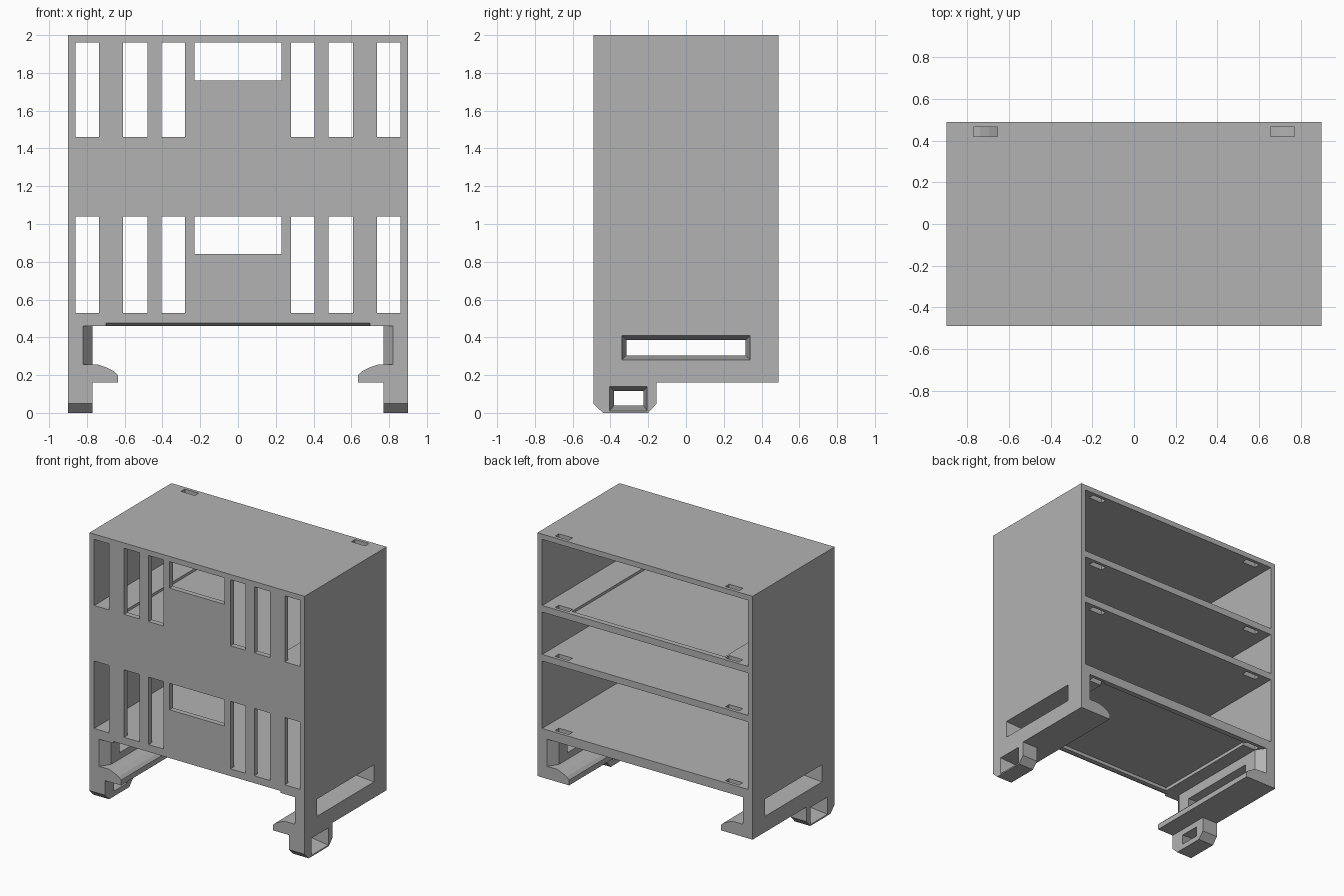
import bpy
import bmesh

default = bpy.data.objects.get("Cube")
if default:
    bpy.data.objects.remove(default, do_unlink=True)

grey = bpy.data.materials.new("plain grey")
grey.use_nodes = True
grey.diffuse_color = (0.45, 0.45, 0.45, 1)
grey.node_tree.nodes["Principled BSDF"].inputs["Base Color"].default_value = (0.45, 0.45, 0.45, 1)


def loft(name, ring_a, ring_b):
    """Closed solid between two matching rings of points."""
    bm = bmesh.new()
    a = [bm.verts.new(p) for p in ring_a]
    b = [bm.verts.new(p) for p in ring_b]
    bm.faces.new(a)
    bm.faces.new(b)
    for i in range(len(a)):
        j = (i + 1) % len(a)
        bm.faces.new((a[i], a[j], b[j], b[i]))
    bmesh.ops.recalc_face_normals(bm, faces=bm.faces)
    mesh = bpy.data.meshes.new(name)
    bm.to_mesh(mesh)
    bm.free()
    mesh.materials.append(grey)
    obj = bpy.data.objects.new(name, mesh)
    bpy.context.collection.objects.link(obj)
    return obj


def prism(name, axis, outline, lo, hi):
    """Extrude a 2D outline along an axis."""
    def place(p, d):
        q = list(p)
        q.insert("xyz".index(axis), d)
        return q
    return loft(name, [place(p, lo) for p in outline], [place(p, hi) for p in outline])


def rect(a0, a1, b0, b1):
    return [(a0, b0), (a1, b0), (a1, b1), (a0, b1)]


def box(name, x0, x1, y0, y1, z0, z1):
    return prism(name, "z", rect(x0, x1, y0, y1), z0, z1)


def combine(target, tool, operation="DIFFERENCE"):
    mod = target.modifiers.new("shape", "BOOLEAN")
    mod.object, mod.operation, mod.solver = tool, operation, "EXACT"
    bpy.context.view_layer.objects.active = target
    bpy.ops.object.modifier_apply(modifier=mod.name)
    bpy.data.objects.remove(tool, do_unlink=True)


W, D, WALL = 0.9, 0.49, 0.04
cabinet = box("cabinet", -W, W, -D, D, 0.16, 2)

# three compartments open at the back
for low, high in ((0.53, 1.04), (1.09, 1.41), (1.46, 1.96)):
    combine(cabinet, box("compartment", -W + WALL, W - WALL, -D + WALL, 0.6, low, high))

# shallow tray in the top shelf
combine(cabinet, box("tray", -0.64, 0.64, -D + WALL, 0.45, 1.44, 1.5))

# tunnel under the floor, leaving a rounded inward ledge on each side
half = [(0.77, 0.46), (0.77, 0.255), (0.74, 0.255), (0.695, 0.24),
        (0.655, 0.22), (0.635, 0.2), (0.635, 0.1)]
combine(cabinet, prism("tunnel", "y", half + [(-x, z) for x, z in reversed(half)], -0.6, 0.6))

# recess and bevelled front lip on the underside
combine(cabinet, box("recess", -0.66, 0.66, -0.43, 0.45, 0.4, 0.485))
bevel = [(-0.6, 0.475), (-D, 0.475), (-0.46, 0.46), (-0.46, 0.44), (-0.6, 0.44)]
combine(cabinet, prism("lip_bevel", "x", bevel, -0.7, 0.7))

# front windows on two levels
for low, high in ((0.53, 1.04), (1.46, 1.96)):
    combine(cabinet, box("wide_window", -0.23, 0.23, -0.6, -0.4, high - 0.2, high))
    for s in (-1, 1):
        for inner, outer in ((0.28, 0.405), (0.48, 0.61), (0.735, 0.86)):
            x0, x1 = sorted((s * inner, s * outer))
            combine(cabinet, box("tall_window", x0, x1, -0.6, -0.4, low, high))

foot_side = [(-D, 0.2), (-D, 0.05), (-0.44, 0), (-0.2, 0), (-0.155, 0.05), (-0.155, 0.2)]
for s in (-1, 1):
    # foot under the front corner
    combine(cabinet, prism("foot", "x", foot_side, *sorted((s * 0.77, s * W))), "UNION")

    # flared openings through the side and the foot
    for name, big, small in (
            ("side_slot", rect(-0.34, 0.34, 0.28, 0.41), rect(-0.315, 0.315, 0.305, 0.385)),
            ("foot_hole", rect(-0.405, -0.205, 0.01, 0.14), rect(-0.38, -0.225, 0.04, 0.115))):
        combine(cabinet, loft(name, [(s * 0.901, *p) for p in big], [(s * 0.769, *p) for p in small]))

    # slanted entries at both ends of the tunnel
    for e in (-1, 1):
        wedge = [(0.82, D), (0.77, 0.42), (0.7, 0.42), (0.7, 0.6), (0.82, 0.6)]
        combine(cabinet, prism("entry", "z", [(s * x, e * y) for x, y in wedge], 0.255, 0.46))

    # small slots through the roof and every shelf
    x0, x1 = sorted((s * 0.655, s * 0.77))
    combine(cabinet, box("shelf_slot", x0, x1, 0.42, 0.465, 0.4, 2.1))
